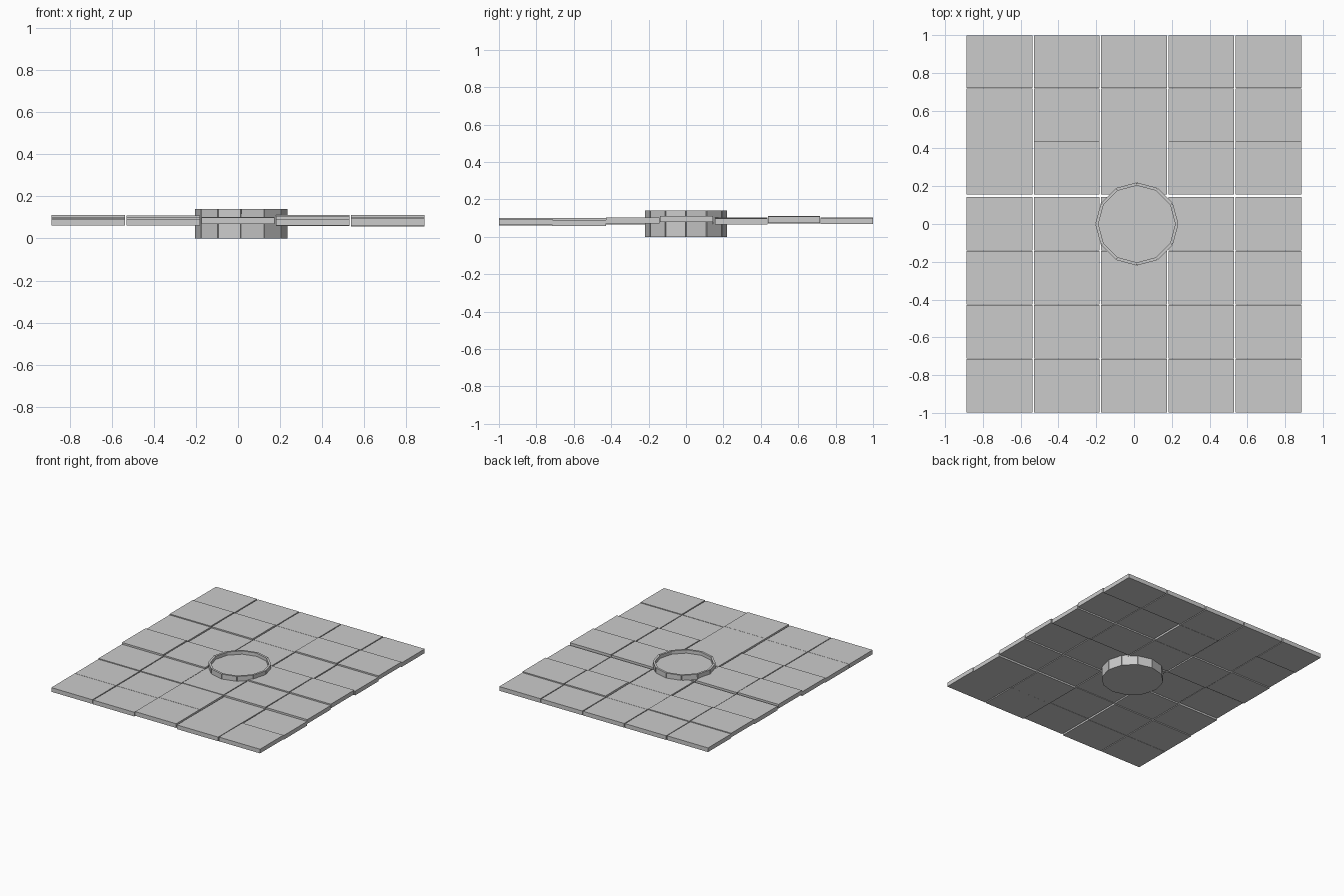
import bpy
import math
import random

old = bpy.data.objects.get("Cube")
if old:
    bpy.data.objects.remove(old)

random.seed(4)
stone = bpy.data.materials.new("grey_stone")
stone.use_nodes = True
colour = (0.6, 0.6, 0.6, 1)
stone.diffuse_color = colour
stone.node_tree.nodes["Principled BSDF"].inputs["Base Color"].default_value = colour


def finish(name):
    ob = bpy.context.object
    ob.name = name
    ob.data.materials.append(stone)
    return ob


def block(name, centre, size, turn=0):
    bpy.ops.mesh.primitive_cube_add(size=1, location=centre, rotation=(0, 0, turn))
    bpy.context.object.scale = size
    return finish(name)


# Uneven paving slabs: five columns, four front rows and three back rows
THICK = 0.032
PITCH_X, SLAB_X = 0.356, 0.349
FRONT_ROWS, BACK_ROWS = 4, 3
row_base = [0.06, 0.056, 0.066, 0.075, 0.066, 0.075, 0.067]
for row, base in enumerate(row_base):
    if row < FRONT_ROWS:
        depth = 1.145 / FRONT_ROWS
        y = -1 + depth * (row + 0.5)
    else:
        depth = 0.845 / BACK_ROWS
        y = 0.155 + depth * (row - FRONT_ROWS + 0.5)
    for col in range(5):
        low = base + random.uniform(0, 0.006)
        if col == 2:
            low = 0.069 + random.uniform(-0.002, 0.002)
            if row >= FRONT_ROWS:
                low = 0.07
        block(f"slab_{row + 1}_{col + 1}", ((col - 2) * PITCH_X, y, low + THICK / 2),
              (SLAB_X, depth - 0.002, THICK))

# Round plinth in the middle
CX, SIDES, RIM_H = 0.015, 12, 0.14
bpy.ops.mesh.primitive_cylinder_add(vertices=SIDES, radius=0.214, depth=0.115,
                                    location=(CX, 0, 0.0575))
finish("plinth")

# Rim of separate upright blocks around the plinth
apothem = 0.22 * math.cos(math.pi / SIDES)
side = 2 * 0.22 * math.sin(math.pi / SIDES)
for i in range(SIDES):
    a = (i + 0.5) * math.tau / SIDES
    mid = apothem - 0.008
    block(f"rim_block_{i + 1}", (CX + mid * math.cos(a), mid * math.sin(a), RIM_H / 2),
          (0.016, side - 0.005, RIM_H), a)
